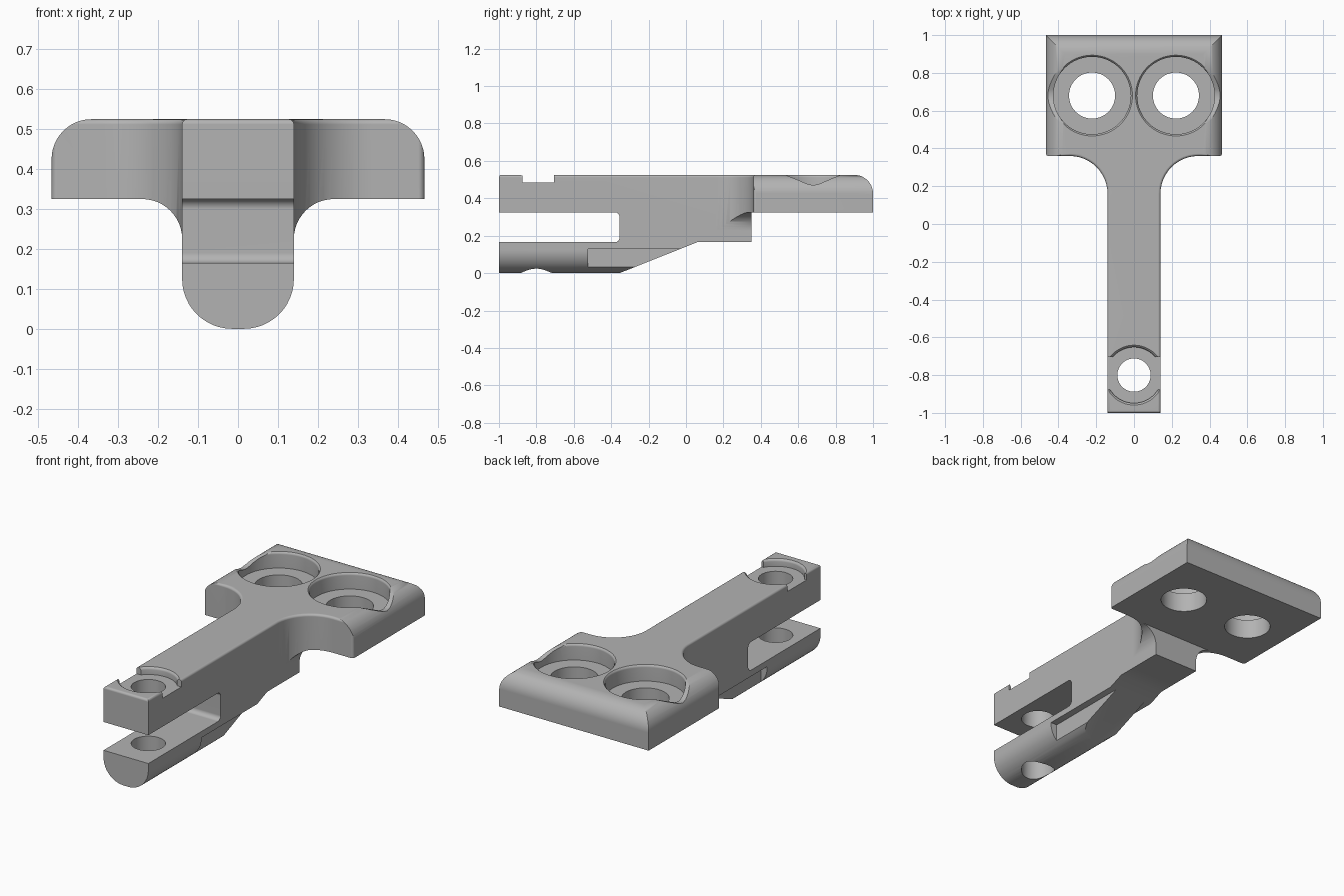
import bpy, bmesh, math
from mathutils import Vector

if "Cube" in bpy.data.objects:
    bpy.data.objects.remove(bpy.data.objects["Cube"], do_unlink=True)

TOP = 0.525          # upper face
UNDER = 0.325        # underside of the plate
HALF = 0.467         # half width of the plate
ARM = 0.14           # half width of the arm

grey = bpy.data.materials.new("plain_grey")
grey.use_nodes = True
colour = (0.45, 0.45, 0.45, 1)
grey.diffuse_color = colour
grey.node_tree.nodes["Principled BSDF"].inputs["Base Color"].default_value = colour


def arc(cu, cv, r, start, end, n=12):
    """Points along an arc, angles in degrees."""
    angles = [math.radians(start + (end - start) * i / n) for i in range(n + 1)]
    return [(cu + r * math.cos(a), cv + r * math.sin(a)) for a in angles]


def mirrored(half):
    """Close a right-hand half outline across the centre line."""
    return half + [(-u, v) for u, v in reversed(half)]


def to_object(name, bm):
    bmesh.ops.recalc_face_normals(bm, faces=bm.faces)
    mesh = bpy.data.meshes.new(name)
    bm.to_mesh(mesh)
    bm.free()
    mesh.materials.append(grey)
    obj = bpy.data.objects.new(name, mesh)
    bpy.context.collection.objects.link(obj)
    return obj


def prism(name, outline, axis, low, high, top_bevel=0):
    """Extrude a 2D outline along an axis."""
    place = {"x": lambda u, v: (low, u, v),
             "y": lambda u, v: (u, low, v),
             "z": lambda u, v: (u, v, low)}[axis]
    bm = bmesh.new()
    face = bm.faces.new([bm.verts.new(place(u, v)) for u, v in outline])
    shift = Vector([(high - low) * (axis == a) for a in "xyz"])
    made = bmesh.ops.extrude_face_region(bm, geom=[face])["geom"]
    verts = [g for g in made if isinstance(g, bmesh.types.BMVert)]
    bmesh.ops.translate(bm, verts=verts, vec=shift)
    if top_bevel:
        edges = [e for e in bm.edges if all(v in verts for v in e.verts)]
        bmesh.ops.bevel(bm, geom=edges, offset=top_bevel, segments=4,
                        profile=0.5, affect="EDGES")
    return to_object(name, bm)


def box(name, x, y, z):
    return prism(name, [(x[0], y[0]), (x[1], y[0]), (x[1], y[1]), (x[0], y[1])],
                 "z", *z)


def lathe(name, profile, x, y, n=64):
    """Solid of revolution about a vertical axis from (radius, height) pairs."""
    bm = bmesh.new()
    rings = [[bm.verts.new((x + r * math.cos(2 * math.pi * i / n),
                            y + r * math.sin(2 * math.pi * i / n), z))
              for i in range(n)] for r, z in profile]
    for a, b in zip(rings, rings[1:]):
        for i in range(n):
            j = (i + 1) % n
            bm.faces.new((a[i], a[j], b[j], b[i]))
    bm.faces.new(rings[0])
    bm.faces.new(rings[-1])
    return to_object(name, bm)


def combine(body, tool, operation="DIFFERENCE"):
    mod = body.modifiers.new("cut", "BOOLEAN")
    mod.object, mod.operation, mod.solver = tool, operation, "EXACT"
    graph = bpy.context.evaluated_depsgraph_get()
    result = bpy.data.meshes.new_from_object(body.evaluated_get(graph))
    body.modifiers.clear()
    body.data = result
    bpy.data.objects.remove(tool, do_unlink=True)


# T-shaped plan with filleted inner corners and softened upper edges
plan = mirrored([(ARM, -1)] + arc(0.34, 0.16, 0.2, 180, 90)
                + arc(HALF - 0.015, 0.375, 0.015, -90, 0, 4) + [(HALF, 1)])
body = prism("bracket_body", plan, "z", -0.05, TOP, 0.013)

# Cross-section: rounded keel, gussets and rounded plate sides
section = mirrored(arc(0.015, 0.125, 0.125, -90, 0)
                   + arc(0.24, 0.225, 0.1, 180, 90)
                   + [(HALF, UNDER)] + arc(HALF - 0.1, TOP - 0.1, 0.1, 0, 90))
combine(body, prism("section", section, "y", -1.1, 1.1), "INTERSECT")

# Side outline: ramped keel, short stem, plate with rounded rear edge
side = ([(-1.05, -0.02), (-0.4, -0.02), (-0.355, 0), (0.06, 0.165), (0.35, 0.165),
         (0.35, UNDER), (1, UNDER)]
        + arc(0.9, TOP - 0.1, 0.1, 0, 90) + [(-1.05, TOP)])
combine(body, prism("side", side, "x", -0.6, 0.6), "INTERSECT")

# Slot between the two prongs
slot = ([(-1.1, 0.165)] + arc(-0.38, 0.19, 0.025, -90, 0, 6)
        + arc(-0.38, 0.3, 0.025, 0, 90, 6) + [(-1.1, UNDER)])
combine(body, prism("slot", slot, "x", -0.3, 0.3))

# Prong bore and shallow upper seat, open at both sides
combine(body, lathe("pin_bore", [(0.088, -0.1), (0.088, 0.7)], 0, -0.8))
combine(body, lathe("pin_seat", [(0.148, 0.485), (0.148, 0.512), (0.152, 0.52),
                                 (0.16, 0.526), (0.16, 0.6)], 0, -0.8))
combine(body, box("seat_opening", (-0.2, 0.2), (-0.875, -0.705), (0.485, 0.6)))

for s in (-1, 1):
    # Keel side flats
    combine(body, box("keel_flat", sorted((s * 0.1, s * 0.25)),
                      (-0.525, 0.02), (-0.1, 0.13)))
    # Bolt bore, counterbore with softened rim, and dip in the plate's side
    x = s * 0.222
    combine(body, lathe("bolt_bore", [(0.122, 0.2), (0.122, 0.7)], x, 0.68))
    rim = [(0.205, 0.435), (0.205, 0.512), (0.208, 0.52), (0.215, 0.526), (0.215, 0.6)]
    combine(body, lathe("counterbore", rim, x, 0.68))
    dip = [(0.52, 0.53), (0.59, 0.502), (0.65, 0.476), (0.68, 0.47),
           (0.71, 0.476), (0.77, 0.502), (0.84, 0.53)]
    combine(body, prism("dip", dip, "x", *sorted((s * 0.36, s * 0.55))))

# Smooth curved faces while keeping machined edges crisp
bpy.ops.object.select_all(action="DESELECT")
body.select_set(True)
bpy.context.view_layer.objects.active = body
bpy.ops.object.shade_smooth_by_angle(angle=math.radians(32))
weighted = body.modifiers.new("even_shading", "WEIGHTED_NORMAL")
weighted.keep_sharp = True
